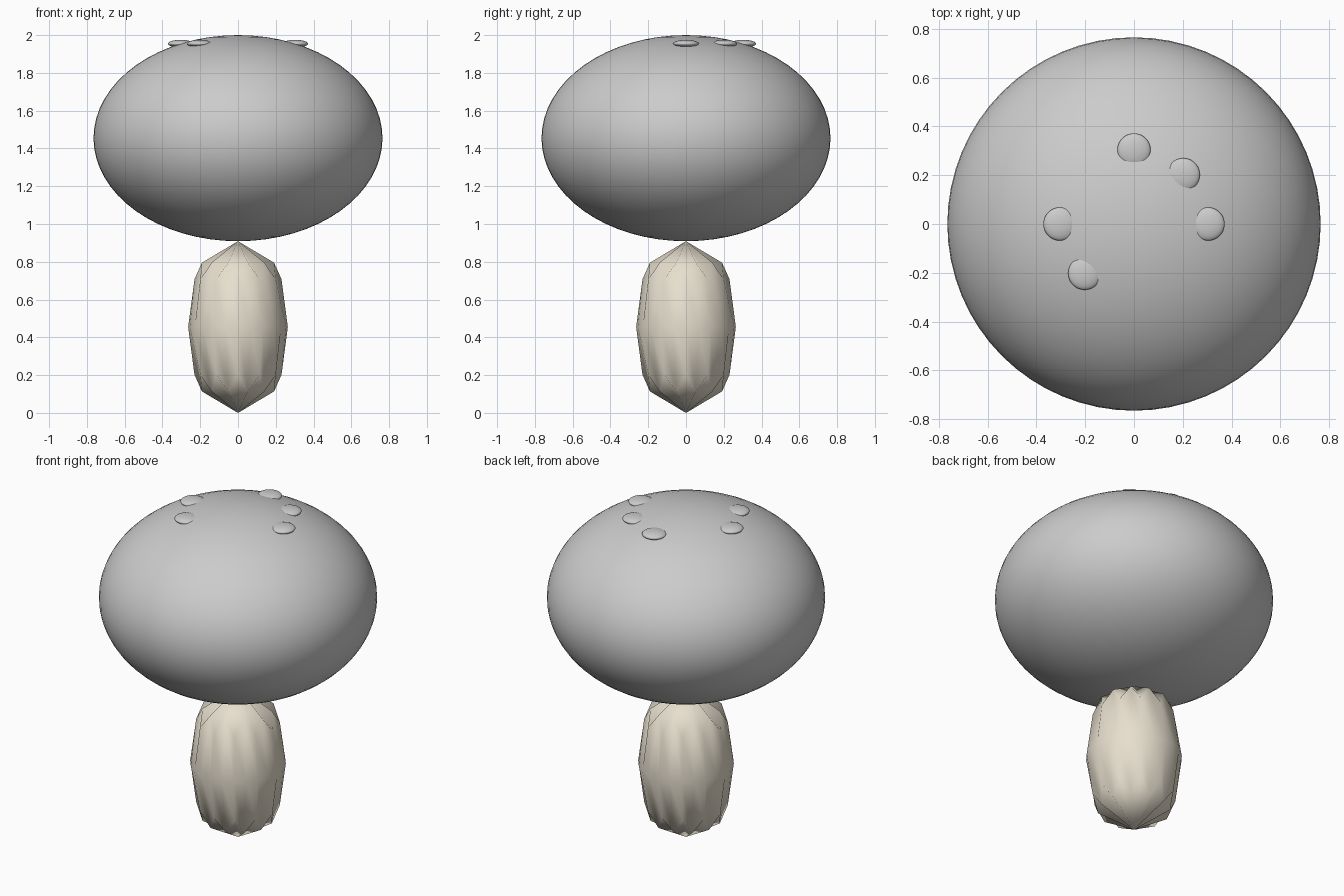
import bpy

if "Cube" in bpy.data.objects:
    bpy.data.objects.remove(bpy.data.objects["Cube"])


def ellipsoid(name, loc, radii, segments, rings):
    bpy.ops.mesh.primitive_uv_sphere_add(segments=segments, ring_count=rings, radius=1, location=loc)
    ob = bpy.context.object
    ob.name = name
    ob.scale = radii
    bpy.ops.object.transform_apply(location=False, rotation=False, scale=True)
    bpy.ops.object.shade_smooth()
    return ob


# Stem: 12-sided cylinder softened by one subdivision, giving pointed ends
bpy.ops.mesh.primitive_cylinder_add(vertices=12, radius=0.273, depth=0.909, location=(0, 0, 0.4545))
stem = bpy.context.object
stem.name = "stem"
bpy.ops.object.shade_smooth()
sub = stem.modifiers.new("soften", 'SUBSURF')
sub.levels = sub.render_levels = 1
sub.use_limit_surface = False
cream = bpy.data.materials.new("cream")
cream.diffuse_color = (0.8, 0.74, 0.62, 1)
cream.use_nodes = True
cream.node_tree.nodes["Principled BSDF"].inputs["Base Color"].default_value = cream.diffuse_color
stem.data.materials.append(cream)

# Cap: squashed sphere resting on the stem tip
ellipsoid("cap", (0, 0, 1.4545), (0.765, 0.765, 0.5455), 64, 32)

# Spots: flat discs scattered round the crown
spots = [(0.303, 0), (-0.303, 0), (0, 0.303), (0.202, 0.202), (-0.202, -0.202)]
for i, (x, y) in enumerate(spots):
    ellipsoid(f"spot_{i + 1}", (x, y, 1.9545), (0.068, 0.068, 0.0205), 32, 16)
